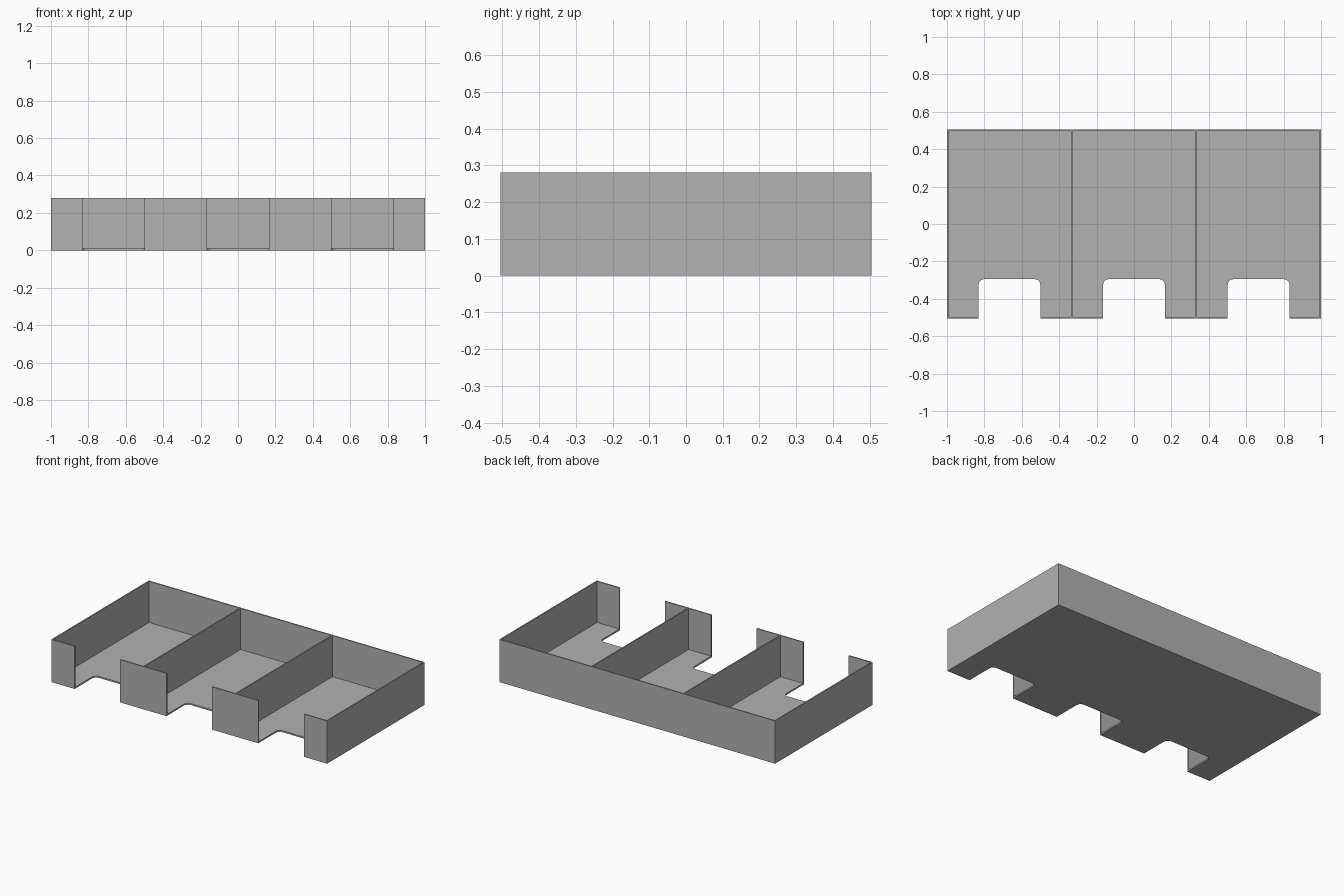
import bpy, bmesh
from math import cos, sin, pi

cube = bpy.data.objects.get("Cube")
if cube:
    bpy.data.objects.remove(cube, do_unlink=True)

# Overall sizes
HALF_X, HALF_Y, HEIGHT = 1.0, 0.505, 0.28
WALL, FLOOR = 0.008, 0.01
BAYS = (-0.666, 0.0, 0.666)
NOTCH_HALF, NOTCH_BACK, RADIUS = 0.165, -0.295, 0.03

grey = bpy.data.materials.new("matte grey")
grey.use_nodes = True
colour = (0.445, 0.445, 0.445, 1)
grey.diffuse_color = colour
grey.node_tree.nodes["Principled BSDF"].inputs["Base Color"].default_value = colour


def prism(name, outline, z0, z1):
    """Extrude a counter-clockwise outline from z0 to z1."""
    bm = bmesh.new()
    base = bm.faces.new([bm.verts.new((x, y, z0)) for x, y in outline])
    top = bmesh.ops.extrude_face_region(bm, geom=[base])["geom"]
    verts = [v for v in top if isinstance(v, bmesh.types.BMVert)]
    bmesh.ops.translate(bm, verts=verts, vec=(0, 0, z1 - z0))
    bmesh.ops.recalc_face_normals(bm, faces=bm.faces)
    mesh = bpy.data.meshes.new(name)
    bm.to_mesh(mesh)
    bm.free()
    mesh.materials.append(grey)
    obj = bpy.data.objects.new(name, mesh)
    bpy.context.collection.objects.link(obj)
    return obj


def wall(name, x0, x1, y0, y1):
    return prism(name, [(x0, y0), (x1, y0), (x1, y1), (x0, y1)], FLOOR, HEIGHT)


def arc(cx, cy, start, end, steps=6):
    angles = [start + (end - start) * i / steps for i in range(steps + 1)]
    return [(cx + RADIUS * cos(a), cy + RADIUS * sin(a)) for a in angles]


# Floor with a rounded access notch at the front of each bay
outline = [(-HALF_X, -HALF_Y)]
for c in BAYS:
    inner = NOTCH_HALF - RADIUS
    outline.append((c - NOTCH_HALF, -HALF_Y))
    outline += arc(c - inner, NOTCH_BACK - RADIUS, pi, pi / 2)
    outline += arc(c + inner, NOTCH_BACK - RADIUS, pi / 2, 0)
    outline.append((c + NOTCH_HALF, -HALF_Y))
outline += [(HALF_X, -HALF_Y), (HALF_X, HALF_Y), (-HALF_X, HALF_Y)]
prism("floor", outline, 0, FLOOR)

# Back and side walls
wall("back_wall", -HALF_X, HALF_X, HALF_Y - WALL, HALF_Y)
back = HALF_Y - WALL
wall("right_wall", -HALF_X, -HALF_X + WALL, -HALF_Y, back)
wall("left_wall", HALF_X - WALL, HALF_X, -HALF_Y, back)

# Dividers between the bays
front = -HALF_Y + WALL
for side, x in (("right", -0.333), ("left", 0.333)):
    wall(side + "_divider", x - WALL / 2, x + WALL / 2, front, back)

# Front wall pieces standing between the notches
edges = [-HALF_X + WALL]
for c in BAYS:
    edges += [c - NOTCH_HALF, c + NOTCH_HALF]
edges.append(HALF_X - WALL)
for i in range(0, len(edges), 2):
    wall(f"front_wall_{i // 2 + 1}", edges[i], edges[i + 1], -HALF_Y, front)
